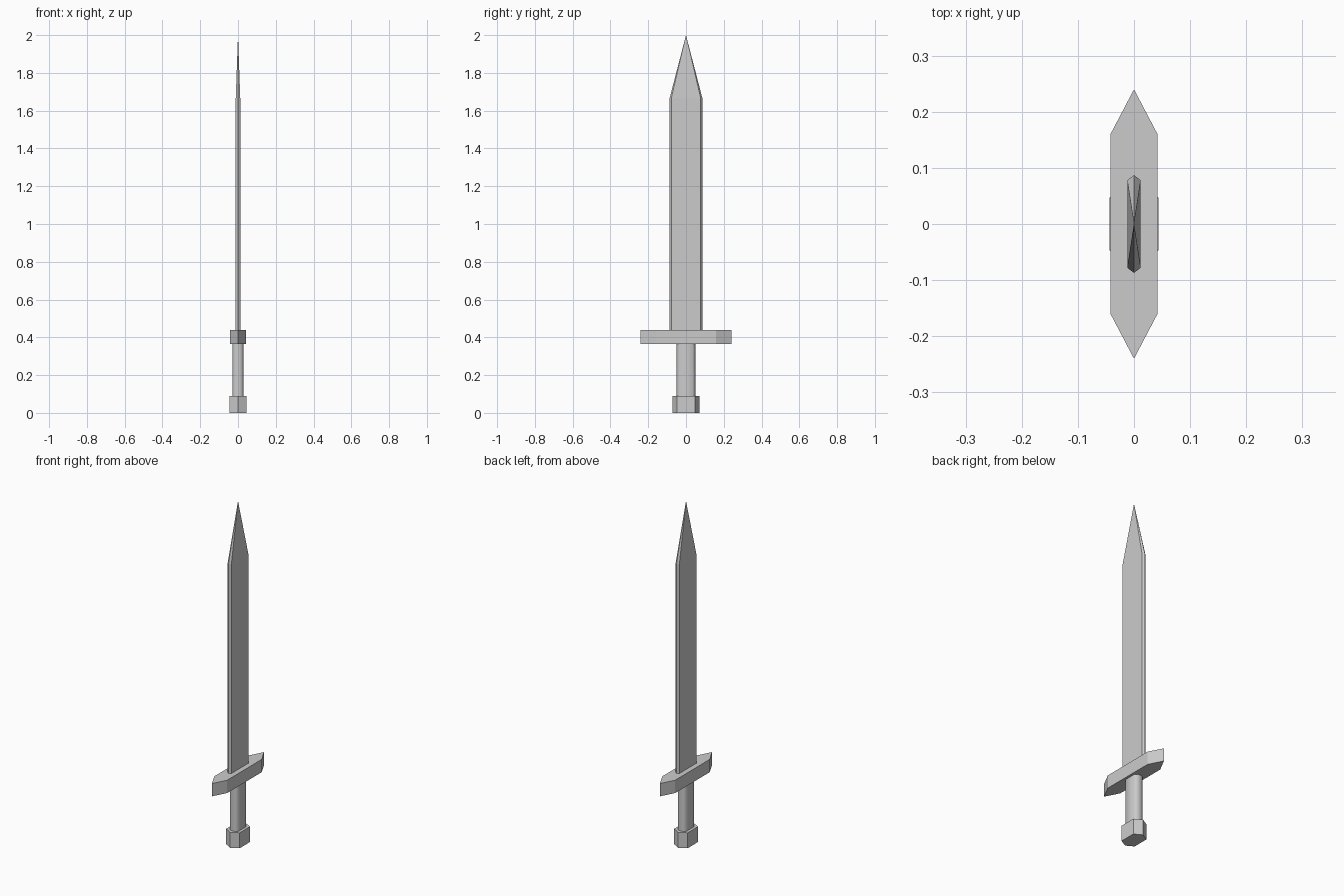
import bpy, bmesh, math

if "Cube" in bpy.data.objects:
    bpy.data.objects.remove(bpy.data.objects["Cube"])


def ring(quarter):
    """Mirror quarter-outline points (x, y), listed from the side to the end, into a full loop."""
    right_back = list(quarter)
    left_back = [(-x, y) for x, y in reversed(quarter) if x > 0]
    back = right_back + left_back
    front = [(-x, -y) for x, y in back if y > 0]
    return back + front


def prism(name, quarter, z0, z1, tip=None):
    """Extrude a mirrored outline from z0 to z1, with an optional point on top."""
    bm = bmesh.new()
    pts = ring(quarter)
    low = [bm.verts.new((x, y, z0)) for x, y in pts]
    high = [bm.verts.new((x, y, z1)) for x, y in pts]
    n = len(pts)
    apex = bm.verts.new((0, 0, tip)) if tip else None
    bm.faces.new(low[::-1])
    for i in range(n):
        j = (i + 1) % n
        bm.faces.new((low[i], low[j], high[j], high[i]))
        if apex:
            bm.faces.new((high[i], high[j], apex))
    if not apex:
        bm.faces.new(high)
    bmesh.ops.recalc_face_normals(bm, faces=bm.faces)
    mesh = bpy.data.meshes.new(name)
    bm.to_mesh(mesh)
    bm.free()
    obj = bpy.data.objects.new(name, mesh)
    bpy.context.collection.objects.link(obj)
    return obj


# Pommel and crossguard: pointed hexagonal blocks
prism("pommel", [(0.044, 0.047), (0, 0.072)], 0, 0.09)
prism("crossguard", [(0.042, 0.16), (0, 0.24)], 0.365, 0.44)

# Blade: flat faces, bevelled edges, tapering to a point
prism("blade", [(0.012, 0.078), (0, 0.087)], 0.44, 1.665, tip=2.0)

# Grip: rounded flat handle
grip = prism("grip", [(0.028, 0.036), (0.018, 0.046), (0, 0.05)], 0.09, 0.365)
bpy.context.view_layer.objects.active = grip
grip.select_set(True)
bpy.ops.object.shade_smooth_by_angle(angle=math.radians(50))
